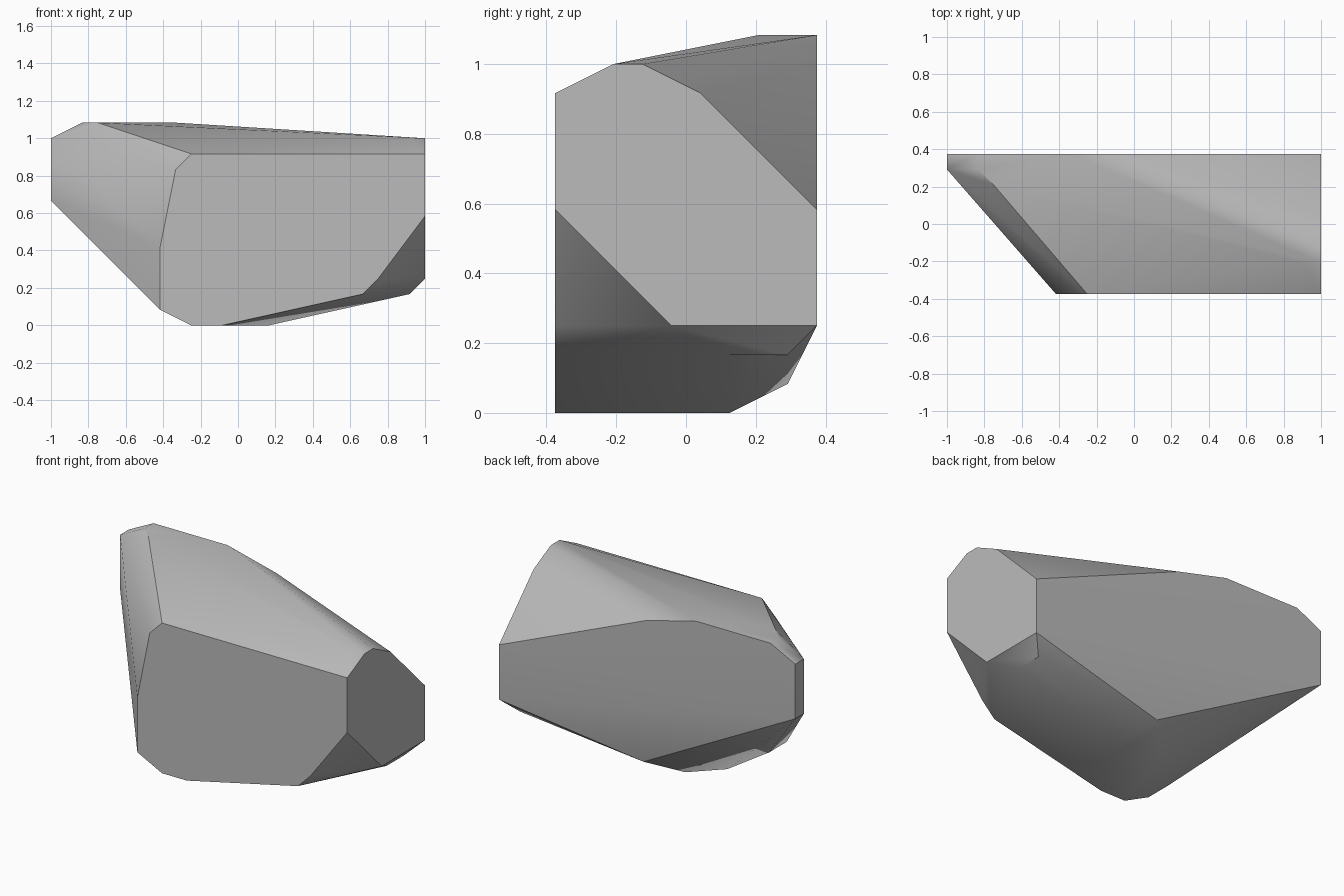
import bpy
import bmesh
import math

default_cube = bpy.data.objects.get("Cube")
if default_cube:
    bpy.data.objects.remove(default_cube, do_unlink=True)

UNIT = 1 / 12      # modelling step
DEPTH = 9          # rock depth in steps
END = 12           # half length in steps


def make_material(name, colour):
    material = bpy.data.materials.new(name)
    material.use_nodes = True
    material.diffuse_color = colour
    shader = material.node_tree.nodes["Principled BSDF"]
    shader.inputs["Base Color"].default_value = colour
    shader.inputs["Roughness"].default_value = 0.8
    return material


def hull_object(name, corners, material):
    """Wrap a convex skin around corners given as steps (x, depth, height)."""
    bm = bmesh.new()
    for x, depth, height in sorted(set(corners)):
        bm.verts.new((x * UNIT, (depth - DEPTH / 2) * UNIT, height * UNIT))
    hull = bmesh.ops.convex_hull(bm, input=bm.verts)
    loose = set(hull["geom_interior"]) | set(hull["geom_unused"])
    stray = [item for item in loose if isinstance(item, bmesh.types.BMVert)]
    bmesh.ops.delete(bm, geom=stray, context="VERTS")
    # Merge coplanar triangles into clean flat facets
    bmesh.ops.dissolve_limit(bm, angle_limit=math.radians(0.5),
                             verts=bm.verts, edges=bm.edges)
    bmesh.ops.recalc_face_normals(bm, faces=bm.faces)
    mesh = bpy.data.meshes.new(name)
    bm.to_mesh(mesh)
    bm.free()
    mesh.materials.append(material)
    rock = bpy.data.objects.new(name, mesh)
    bpy.context.collection.objects.link(rock)
    return rock


# Flat cut faces, each an outline in its own plane
front_outline = [(-5, 5), (-5, 1), (-3, 0), (-1, 0), (8, 2), (9, 3),
                 (12, 7), (12, 11), (-3, 11), (-4, 10)]
right_outline = [(0, 11), (0, 7), (4, 3), (9, 3), (9, 7), (5, 11), (3, 12), (2, 12)]
back_outline = [(-12, 8), (-12, 12), (-10, 13), (-4, 13), (0, 12)]
left_outline = [(8, 8), (8, 12)]
crown_outline = [(-10, 8), (-9, 7)]
base_outline = [(-3, 4), (-1, 6), (2, 6)]

corners = [(x, 0, z) for x, z in front_outline]
corners += [(END, y, z) for y, z in right_outline]
corners += [(x, DEPTH, z) for x, z in back_outline]
corners += [(-END, y, z) for y, z in left_outline]
corners += [(x, y, 13) for x, y in crown_outline]
corners += [(x, y, 0) for x, y in base_outline]
# Chipped corners along the underside and top end
corners += [(11, 6, 2), (11, 8, 2), (1, 8, 1), (-5, 2, 1), (11, 2, 12)]

stone_grey = make_material("stone grey", (0.5, 0.5, 0.5, 1))
rock = hull_object("rock", corners, stone_grey)

# Soft shading over gentle bends, crisp at the cut faces
bpy.ops.object.select_all(action="DESELECT")
rock.select_set(True)
bpy.context.view_layer.objects.active = rock
bpy.ops.object.shade_smooth_by_angle(angle=math.radians(30))
